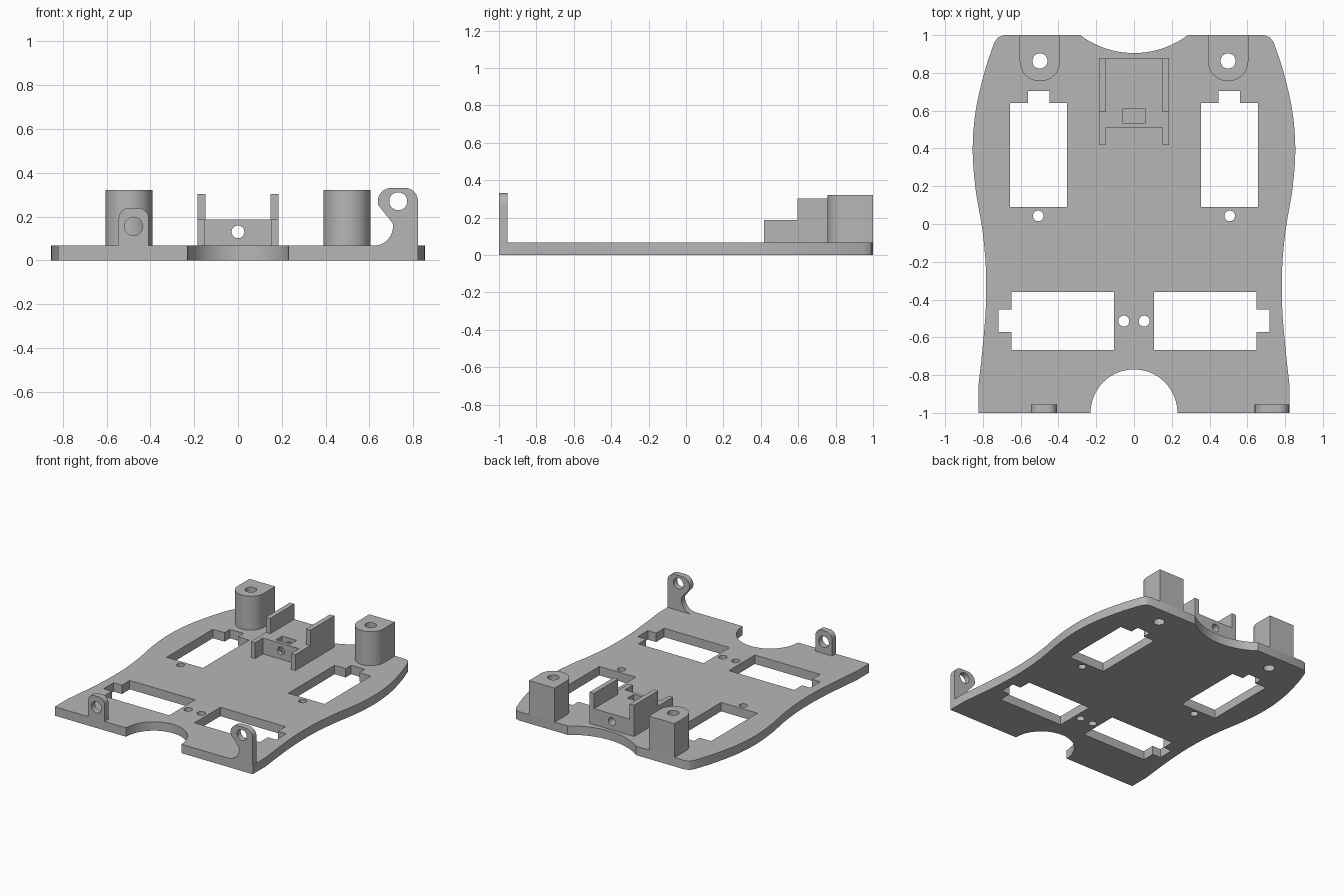
import bpy, bmesh
from math import sin, cos, radians
from mathutils import Vector

cube = bpy.data.objects.get("Cube")
if cube:
    bpy.data.objects.remove(cube, do_unlink=True)

grey = bpy.data.materials.new("plain grey")
grey.use_nodes = True
grey.diffuse_color = (0.47, 0.47, 0.47, 1)
grey.node_tree.nodes["Principled BSDF"].inputs["Base Color"].default_value = grey.diffuse_color

T = 0.067     # plate thickness


def arc(cx, cy, r, a, b, n=12):
    angles = [radians(a + (b - a) * i / n) for i in range(n + 1)]
    return [(cx + r * cos(t), cy + r * sin(t)) for t in angles]


def circle(cx, cy, r, n=32):
    return arc(cx, cy, r, 0, 360, n)[:-1]


def rect(x0, x1, y0, y1):
    return [(x0, y0), (x1, y0), (x1, y1), (x0, y1)]


def flip(points):
    return [(-x, y) for x, y in reversed(points)]


def smooth_path(points, steps=6):
    """Smooth curve through the given points."""
    p = [Vector(q) for q in [points[0]] + points + [points[-1]]]
    out = []
    for a, b, c, d in zip(p, p[1:], p[2:], p[3:]):
        for i in range(steps):
            t = i / steps
            q = (2 * b + (c - a) * t + (2 * a - 5 * b + 4 * c - d) * t**2
                 + (3 * b - a - 3 * c + d) * t**3) / 2
            out.append(tuple(q))
    return out + [points[-1]]


def finish(ob):
    bpy.ops.object.select_all(action='DESELECT')
    ob.select_set(True)
    bpy.context.view_layer.objects.active = ob
    bpy.ops.object.shade_smooth_by_angle(angle=radians(30))


def slab(name, loops, lo, hi, axis='z'):
    """Extrude an outline with holes; axis y reads the profile as x, z."""
    bm = bmesh.new()
    place = (lambda x, y: (x, y, lo)) if axis == 'z' else (lambda x, y: (x, lo, y))
    push = Vector((0, 0, hi - lo)) if axis == 'z' else Vector((0, hi - lo, 0))
    edges = []
    for loop in loops:
        vs = [bm.verts.new(place(*q)) for q in loop]
        edges += [bm.edges.new((vs[i - 1], vs[i])) for i in range(len(vs))]
    bmesh.ops.triangle_fill(bm, edges=edges, use_beauty=True, use_dissolve=False)
    top = bmesh.ops.extrude_face_region(bm, geom=bm.faces[:], use_keep_orig=True)["geom"]
    bmesh.ops.translate(bm, vec=push, verts=[v for v in top if isinstance(v, bmesh.types.BMVert)])
    bmesh.ops.recalc_face_normals(bm, faces=bm.faces[:])
    mesh = bpy.data.meshes.new(name)
    bm.to_mesh(mesh)
    bm.free()
    mesh.materials.append(grey)
    ob = bpy.data.objects.new(name, mesh)
    bpy.context.collection.objects.link(ob)
    finish(ob)
    return ob


# Base plate: wavy sides, notches front and back, windows and screw holes
side = smooth_path([(0.74, 0.96), (0.79, 0.81), (0.838, 0.6), (0.854, 0.39), (0.838, 0.18),
                    (0.803, -0.03), (0.784, -0.24), (0.785, -0.45), (0.802, -0.66), (0.823, -0.85)])
half = (arc(0, 1.38, 0.475, -90, -53.13) + [(0.69, 1), (0.72, 0.988)] + side
        + [(0.823, -1)] + arc(0, -1, 0.23, 0, 90, 20))
outline = half + flip(half[1:-1])

rear_window = [(0.355, 0.09), (0.657, 0.09), (0.657, 0.64), (0.56, 0.64),
               (0.56, 0.705), (0.447, 0.705), (0.447, 0.64), (0.355, 0.64)]
front_window = [(0.105, -0.667), (0.648, -0.667), (0.648, -0.571), (0.717, -0.571),
                (0.717, -0.452), (0.648, -0.452), (0.648, -0.36), (0.105, -0.36)]
cutouts = [rear_window, front_window, circle(0.507, 0.043, 0.028),
           circle(0.054, -0.514, 0.029), circle(0.498, 0.863, 0.04)]
slab("base_plate", [outline] + cutouts + [flip(c) for c in cutouts], 0, T)

# Rear posts with a rounded front and a through hole
post = [(0.605, 1), (0.391, 1)] + arc(0.498, 0.863, 0.107, 180, 360, 24)
bore = circle(0.498, 0.863, 0.04)
slab("left_post", [post, bore], T, 0.322)
slab("right_post", [flip(post), flip(bore)], T, 0.322)

# Holder block with two front arms, a nut slot and a lengthwise bore
block = [(-0.185, 0.88), (-0.185, 0.417), (-0.15, 0.417), (-0.15, 0.51),
         (0.15, 0.51), (0.15, 0.417), (0.185, 0.417), (0.185, 0.88)]
holder = slab("holder_block", [block, rect(-0.06, 0.06, 0.536, 0.61)], T, 0.187)
cutter = slab("bore_cutter", [circle(0, 0.13, 0.029)], 0.4, 1, 'y')
cutter.hide_render = True
cut = holder.modifiers.new("bore", 'BOOLEAN')
cut.operation, cut.solver, cut.object = 'DIFFERENCE', 'EXACT', cutter
bpy.context.view_layer.objects.active = holder
bpy.ops.object.modifier_apply(modifier=cut.name)
bpy.data.objects.remove(cutter, do_unlink=True)
finish(holder)

# Tall holder walls
wall = rect(0.148, 0.185, 0.595, 0.88)
slab("holder_left_wall", [wall], 0.187, 0.302)
slab("holder_right_wall", [flip(wall)], 0.187, 0.302)

# Front right lug with rounded top corners
lug = ([(-0.545, T), (-0.408, T)] + arc(-0.456, 0.191, 0.048, 0, 90)
       + arc(-0.497, 0.191, 0.048, 90, 180))
slab("front_right_lug", [lug, circle(-0.477, 0.155, 0.042)], -1, -0.955, 'y')

# Front left hook with a curved foot
hook = ([(0.822, T)] + arc(0.762, 0.271, 0.06, 0, 90) + arc(0.70, 0.27, 0.061, 90, 200)
        + arc(0.62, 0.155, 0.088, 10, -90))
slab("front_left_hook", [hook, circle(0.732, 0.27, 0.041)], -1, -0.955, 'y')
